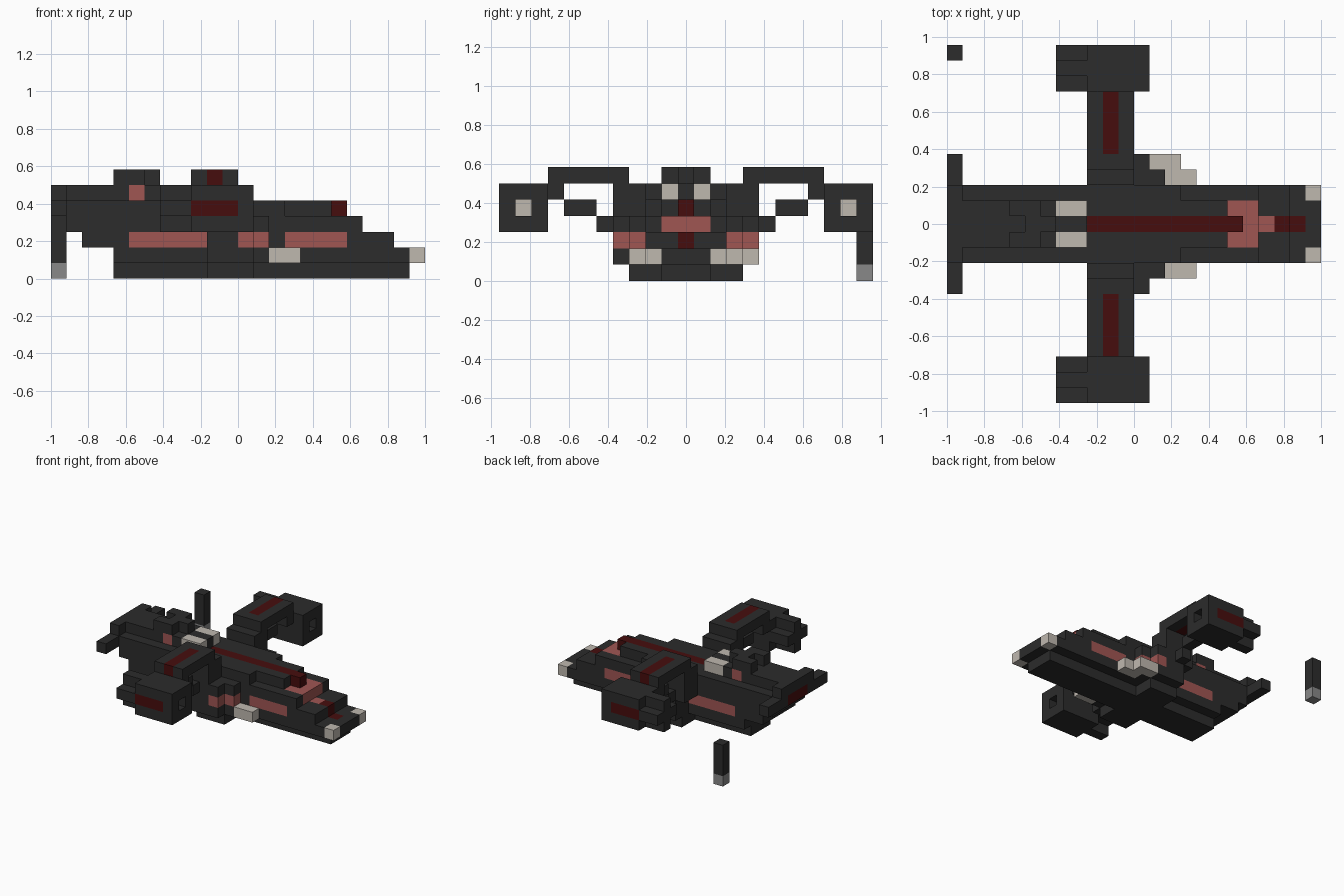
import bpy
import bmesh
from mathutils import Vector

cube = bpy.data.objects.get("Cube")
if cube:
    bpy.data.objects.remove(cube, do_unlink=True)

UNIT = 1 / 12
COLOURS = {
    "charcoal": (0.025, 0.025, 0.025),
    "faded_red": (0.35, 0.092, 0.086),
    "deep_red": (0.062, 0.004, 0.004),
    "pale_stone": (0.52, 0.48, 0.43),
    "grey": (0.25, 0.25, 0.25),
}
NAMES = list(COLOURS)
DARK, PINK, RED, PALE, GREY = range(len(NAMES))


def make_material(name, rgb):
    mat = bpy.data.materials.new(name)
    mat.use_nodes = True
    mat.diffuse_color = (*rgb, 1)
    bsdf = next(n for n in mat.node_tree.nodes if n.type == "BSDF_PRINCIPLED")
    bsdf.inputs["Base Color"].default_value = (*rgb, 1)
    bsdf.inputs["Roughness"].default_value = 0.8
    return mat


MATERIALS = [make_material(n, c) for n, c in COLOURS.items()]
blocks = {}


def fill(part, colour, x, y, z):
    """Fill a block range: x and z are half open, y is inclusive and centred."""
    for i in range(*x):
        for j in range(y[0], y[1] + 1):
            for k in range(*z):
                blocks[i, j, k] = (part, colour)


def both(part, colour, x, y, z):
    """Fill a block range on both sides of the hull."""
    fill("left_" + part, colour, x, y, z)
    fill("right_" + part, colour, x, (-y[1], -y[0]), z)


def centre(part, colour, x, half, z):
    fill(part, colour, x, (-half, half), z)


def carve(x, y, z):
    for side in (-1, 1):
        blocks.pop((x, side * y, z), None)


# Stepped hull
centre("hull", DARK, (4, 23), 1, (0, 1))
centre("hull", DARK, (4, 23), 2, (1, 2))
centre("hull", DARK, (2, 22), 2, (2, 3))
centre("hull", DARK, (1, 20), 2, (3, 4))
centre("hull", DARK, (0, 15), 2, (4, 5))
centre("hull", DARK, (15, 18), 1, (4, 5))

# Nose with two pale lamps
centre("nose", DARK, (23, 24), 1, (1, 2))
both("nose_lamp", PALE, (23, 24), (2, 2), (1, 2))

# Painted hull markings
centre("spine_stripe", RED, (9, 19), 0, (4, 5))
centre("nose_panel", PINK, (18, 20), 1, (3, 4))
centre("nose_panel", PINK, (20, 21), 0, (2, 3))
centre("nose_stripe", RED, (21, 22), 0, (2, 3))
centre("nose_stripe", RED, (22, 23), 0, (1, 2))
both("rear_side_stripe", PINK, (5, 10), (2, 2), (2, 3))
both("front_side_stripe", PINK, (15, 19), (2, 2), (2, 3))

# Tail, fins and rear vent
centre("tail_deck", DARK, (0, 1), 2, (5, 6))
centre("tail_deck", DARK, (1, 7), 1, (5, 6))
centre("tail_deck", DARK, (7, 9), 0, (5, 6))
both("tail_fin", DARK, (0, 1), (3, 4), (4, 5))
centre("rear_vent", RED, (0, 1), 1, (4, 5))

# Tower with a coloured band and pale forward blocks
centre("tower_band", PINK, (5, 6), 1, (5, 6))
both("tower_side", DARK, (4, 6), (1, 1), (6, 7))
centre("tower_middle", DARK, (5, 7), 0, (6, 7))
both("tower_lamp", PALE, (7, 9), (1, 1), (5, 6))

# Wing roots, front intakes and guns
both("wing_root", DARK, (10, 13), (2, 3), (0, 1))
both("wing_root", DARK, (10, 13), (3, 4), (1, 3))
both("wing_root", DARK, (13, 14), (3, 3), (1, 4))
both("wing_root", DARK, (9, 13), (3, 4), (3, 4))
both("wing_root", DARK, (9, 12), (3, 4), (4, 6))
both("intake", PINK, (12, 13), (3, 4), (2, 3))
both("intake", PINK, (13, 14), (3, 3), (2, 3))
both("gun", PALE, (14, 16), (3, 3), (1, 2))
fill("left_outer_gun", PALE, (13, 15), (4, 4), (1, 2))

# Wing spars with stripes and lower struts
both("wing_spar", DARK, (9, 12), (4, 8), (6, 7))
both("wing_spar", DARK, (9, 12), (8, 8), (5, 6))
both("wing_stripe", RED, (10, 11), (5, 8), (6, 7))
both("strut", DARK, (10, 11), (5, 5), (3, 4))
both("strut", DARK, (10, 11), (6, 7), (4, 5))

# Engine pods with cross-shaped tails and recessed lamps
both("pod", DARK, (9, 13), (9, 11), (3, 6))
both("pod", DARK, (7, 9), (9, 11), (4, 5))
both("pod", DARK, (7, 9), (10, 10), (3, 6))
both("pod_stripe", RED, (9, 12), (11, 11), (4, 5))
both("pod_lamp", PALE, (11, 12), (10, 10), (4, 5))
carve(12, 10, 4)

# Separate post with a grey foot
fill("post", DARK, (0, 1), (11, 11), (1, 4))
fill("post_foot", GREY, (0, 1), (11, 11), (0, 1))


def build(part):
    """Make one object from the exposed faces of a part's blocks."""
    bm = bmesh.new()
    corners = {}
    colour = DARK
    for cell, (owner, index) in blocks.items():
        if owner != part:
            continue
        colour = index
        mid = Vector(cell) + Vector((0.5 - 12, 0, 0.5))
        for axis in range(3):
            for sign in (-1, 1):
                near = list(cell)
                near[axis] += sign
                if tuple(near) in blocks:
                    continue
                n, u, v = Vector(), Vector(), Vector()
                n[axis] = sign / 2
                u[(axis + 1) % 3] = sign / 2
                v[(axis + 2) % 3] = 1 / 2
                loop = []
                for a, b in ((-1, -1), (1, -1), (1, 1), (-1, 1)):
                    point = (mid + n + a * u + b * v) * UNIT
                    key = tuple(round(c, 4) for c in point)
                    if key not in corners:
                        corners[key] = bm.verts.new(point)
                    loop.append(corners[key])
                bm.faces.new(loop)
    if bm.faces:
        mesh = bpy.data.meshes.new(part)
        bm.to_mesh(mesh)
        mesh.materials.append(MATERIALS[colour])
        obj = bpy.data.objects.new(part, mesh)
        bpy.context.collection.objects.link(obj)
    bm.free()


for part in dict.fromkeys(owner for owner, _ in blocks.values()):
    build(part)
